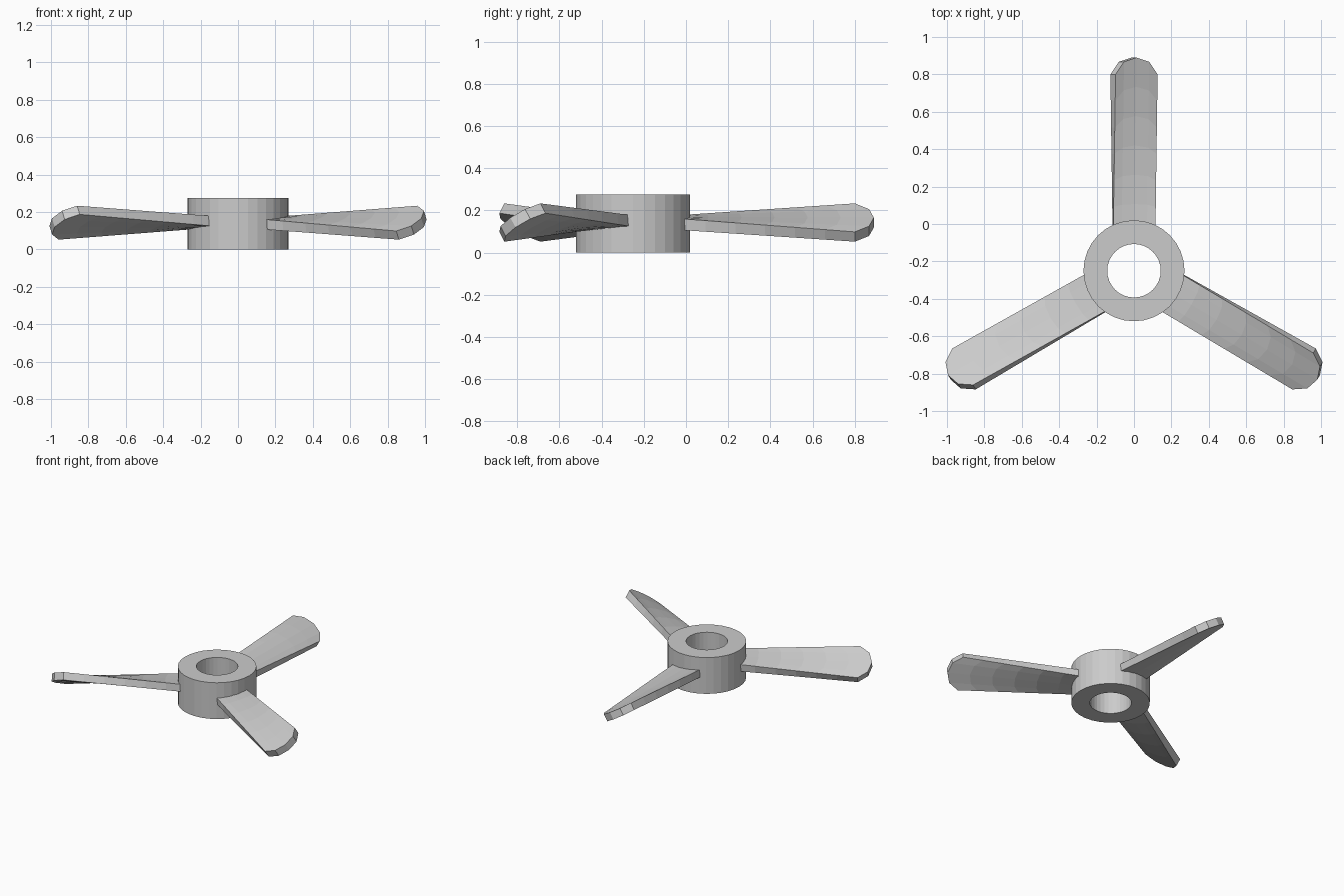
import bpy, bmesh, math
from mathutils import Vector, Matrix

if "Cube" in bpy.data.objects:
    bpy.data.objects.remove(bpy.data.objects["Cube"])

CY = -0.25      # hub axis position in y
ZC = 0.1425     # blade mid height


def add_object(name, bm):
    bmesh.ops.recalc_face_normals(bm, faces=bm.faces)
    me = bpy.data.meshes.new(name)
    bm.to_mesh(me)
    bm.free()
    ob = bpy.data.objects.new(name, me)
    bpy.context.collection.objects.link(ob)
    return ob


def make_hub(outer=0.27, inner=0.143, height=0.275, n=32):
    bm = bmesh.new()
    profile = [(inner, 0), (outer, 0), (outer, height), (inner, height)]
    rings = []
    for i in range(n):
        a = 2 * math.pi * i / n
        rings.append([bm.verts.new((r * math.cos(a), CY + r * math.sin(a), z))
                      for r, z in profile])
    for i in range(n):
        p, q = rings[i], rings[(i + 1) % n]
        for k in range(4):
            m = (k + 1) % 4
            bm.faces.new((p[k], q[k], q[m], p[m]))
    return add_object("hub", bm)


def section(u, side, half_w, half_t, pitch):
    # point on a tilted flat cross-section
    c, s = math.cos(pitch), math.sin(pitch)
    x, z = u * half_w, side * half_t
    return x * c + z * s, -x * s + z * c


def make_blade(index):
    bm = bmesh.new()
    us = [-1, -0.6, 0, 0.6, 1]
    tip_r = [1.05, 1.117, 1.14, 1.117, 1.05]
    rows = 6
    grid = {}
    for side in (-1, 1):
        for i, u in enumerate(us):
            rx, rz = section(u, side, 0.113, 0.027, math.radians(3.5))
            tx, tz = section(u, side, 0.131, 0.027, math.radians(31))
            a, b = Vector((rx, 0.2, rz)), Vector((tx, tip_r[i], tz))
            for j in range(rows + 1):
                grid[side, i, j] = bm.verts.new(a.lerp(b, j / rows))
    last = len(us) - 1
    for i in range(last):
        for j in range(rows):
            for s in (-1, 1):
                bm.faces.new([grid[s, i, j], grid[s, i + 1, j],
                              grid[s, i + 1, j + 1], grid[s, i, j + 1]])
        # root and tip rims
        for j in (0, rows):
            bm.faces.new([grid[-1, i, j], grid[-1, i + 1, j],
                          grid[1, i + 1, j], grid[1, i, j]])
    # long side rims
    for i in (0, last):
        for j in range(rows):
            bm.faces.new([grid[-1, i, j], grid[-1, i, j + 1],
                          grid[1, i, j + 1], grid[1, i, j]])
    bm.transform(Matrix.Translation((0, CY, ZC)) @
                 Matrix.Rotation(math.radians(120 * index), 4, 'Z'))
    return add_object("blade_%d" % (index + 1), bm)


# Ring hub and three twisted blades
make_hub()
for k in range(3):
    make_blade(k)
